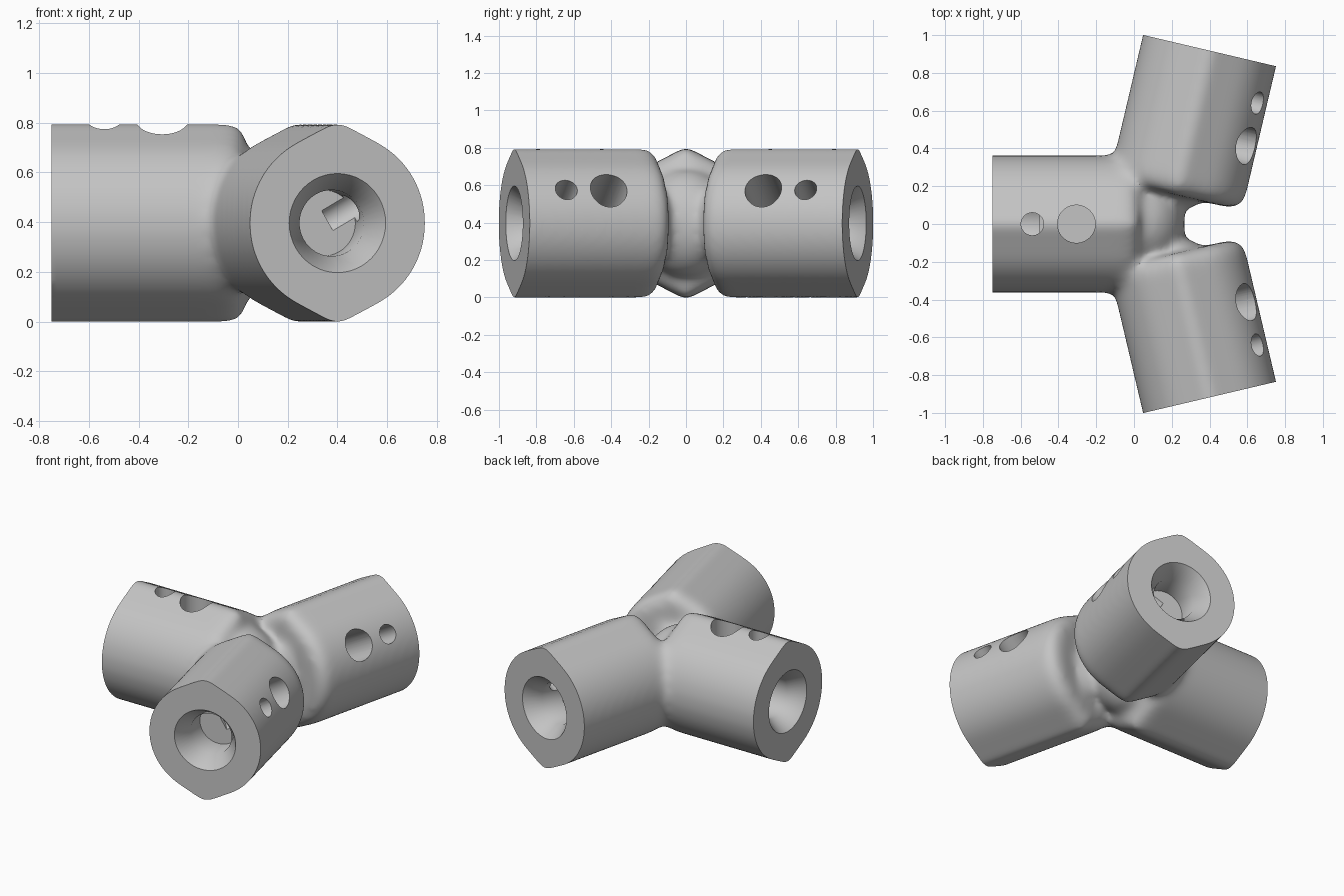
import bpy, bmesh
from math import pi, cos, sin, radians, acos
from mathutils import Matrix, Vector

cube = bpy.data.objects.get("Cube")
if cube:
    bpy.data.objects.remove(cube, do_unlink=True)

RADIUS, PEAK, AXIS_Z, LENGTH = 0.363, 0.409, 0.39, 0.785

grey = bpy.data.materials.new("plain grey")
grey.use_nodes = True
grey.diffuse_color = (0.55, 0.55, 0.55, 1)
grey.node_tree.nodes["Principled BSDF"].inputs["Base Color"].default_value = grey.diffuse_color


def make_object(name, bm):
    bmesh.ops.recalc_face_normals(bm, faces=bm.faces)
    mesh = bpy.data.meshes.new(name)
    bm.to_mesh(mesh)
    bm.free()
    mesh.materials.append(grey)
    obj = bpy.data.objects.new(name, mesh)
    bpy.context.collection.objects.link(obj)
    return obj


def loft(bm, rings, matrix):
    """Skin closed rings of points and cap both ends."""
    loops = [[bm.verts.new(matrix @ Vector(p)) for p in ring] for ring in rings]
    n = len(loops[0])
    for a, b in zip(loops, loops[1:]):
        for i in range(n):
            bm.faces.new((a[i], a[(i + 1) % n], b[(i + 1) % n], b[i]))
    bm.faces.new(loops[0])
    bm.faces.new(loops[-1])


def sleeve_section(x, inset):
    """Round section drawn out along tangents to a ridge at the top and bottom."""
    ring = []
    half = acos(RADIUS / PEAK)
    for i in range(96):
        a = 2 * pi * i / 96
        off = acos(min(1, abs(sin(a))))
        r = RADIUS / cos(max(0, half - off)) - inset
        ring.append((x, r * cos(a), r * sin(a)))
    return ring


def circle(x, r, n=48):
    return [(x, r * cos(2 * pi * i / n), r * sin(2 * pi * i / n)) for i in range(n)]


def ellipsoid(bm, centre, radii):
    matrix = Matrix.Translation(centre) @ Matrix.Diagonal((*radii, 1))
    bmesh.ops.create_uvsphere(bm, u_segments=32, v_segments=20, radius=1, matrix=matrix)


# Each arm: middle of its open end, heading, side that carries the pin holes
TILT = radians(76.75)
arms = [
    (Vector((-0.75, 0, AXIS_Z)), pi, Vector((0, 0, 1))),
    (Vector((0.4, 0.918, AXIS_Z)), TILT, Vector((0, -cos(pi / 6), sin(pi / 6)))),
    (Vector((0.4, -0.918, AXIS_Z)), -TILT, Vector((0, cos(pi / 6), sin(pi / 6)))),
]

# Three sleeves with rounded inner ends
bm = bmesh.new()
for end, heading, _ in arms:
    place = Matrix.Translation(end) @ Matrix.Rotation(heading, 4, "Z")
    rings = [sleeve_section(0.2, 0)]
    corner = 0.08
    for k in range(7):
        a = k / 6 * pi / 2
        rings.append(sleeve_section(-LENGTH + corner * (1 - sin(a)), corner * (1 - cos(a))))
    loft(bm, rings, place)

# Hub, with lobes that narrow the slot between the two forked arms
ellipsoid(bm, (0.04, 0, AXIS_Z), (0.23, 0.26, 0.29))
for side in (-1, 1):
    ellipsoid(bm, (0.26, side * 0.2, AXIS_Z), (0.13, 0.12, 0.24))
connector = make_object("three_way_connector", bm)

# Blend the parts with soft fillets
remesh = connector.modifiers.new("blend", "REMESH")
remesh.mode = "VOXEL"
remesh.voxel_size = 0.02
smooth = connector.modifiers.new("soften", "SMOOTH")
smooth.factor = 0.5
smooth.iterations = 24

# Cutters: end trim, countersunk bore, large and small pin holes
cutters = []
for end, heading, side in arms:
    place = Matrix.Translation(end) @ Matrix.Rotation(heading, 4, "Z")
    shapes = [
        (place, [circle(0, 0.7), circle(0.4, 0.7)]),
        (place, [circle(0.01, 0.206), circle(-0.1, 0.133), circle(-0.25, 0.133)]),
    ]
    turn = Vector((1, 0, 0)).rotation_difference(side).to_matrix().to_4x4()
    for along, r, floor in ((-0.445, 0.1, -0.1), (-0.212, 0.06, 0.02)):
        drill = place @ Matrix.Translation((along, 0, 0)) @ turn
        shapes.append((drill, [circle(floor, r), circle(0.6, r)]))
    for matrix, rings in shapes:
        bm = bmesh.new()
        loft(bm, rings, matrix)
        cutter = make_object("cutter", bm)
        cutter.hide_render = True
        cutters.append(cutter)
        cut = connector.modifiers.new("cut", "BOOLEAN")
        cut.operation = "DIFFERENCE"
        cut.solver = "EXACT"
        cut.object = cutter

# Bake the modifiers, then drop the cutters
graph = bpy.context.evaluated_depsgraph_get()
baked = bpy.data.meshes.new_from_object(connector.evaluated_get(graph))
connector.modifiers.clear()
connector.data = baked
baked.materials.clear()
baked.materials.append(grey)
for cutter in cutters:
    bpy.data.objects.remove(cutter, do_unlink=True)

# Stand the part on the ground
low = min(v.co.z for v in baked.vertices)
baked.transform(Matrix.Translation((0, 0, -low)))

bpy.ops.object.select_all(action="DESELECT")
connector.select_set(True)
bpy.context.view_layer.objects.active = connector
bpy.ops.object.shade_smooth_by_angle(angle=radians(35))
